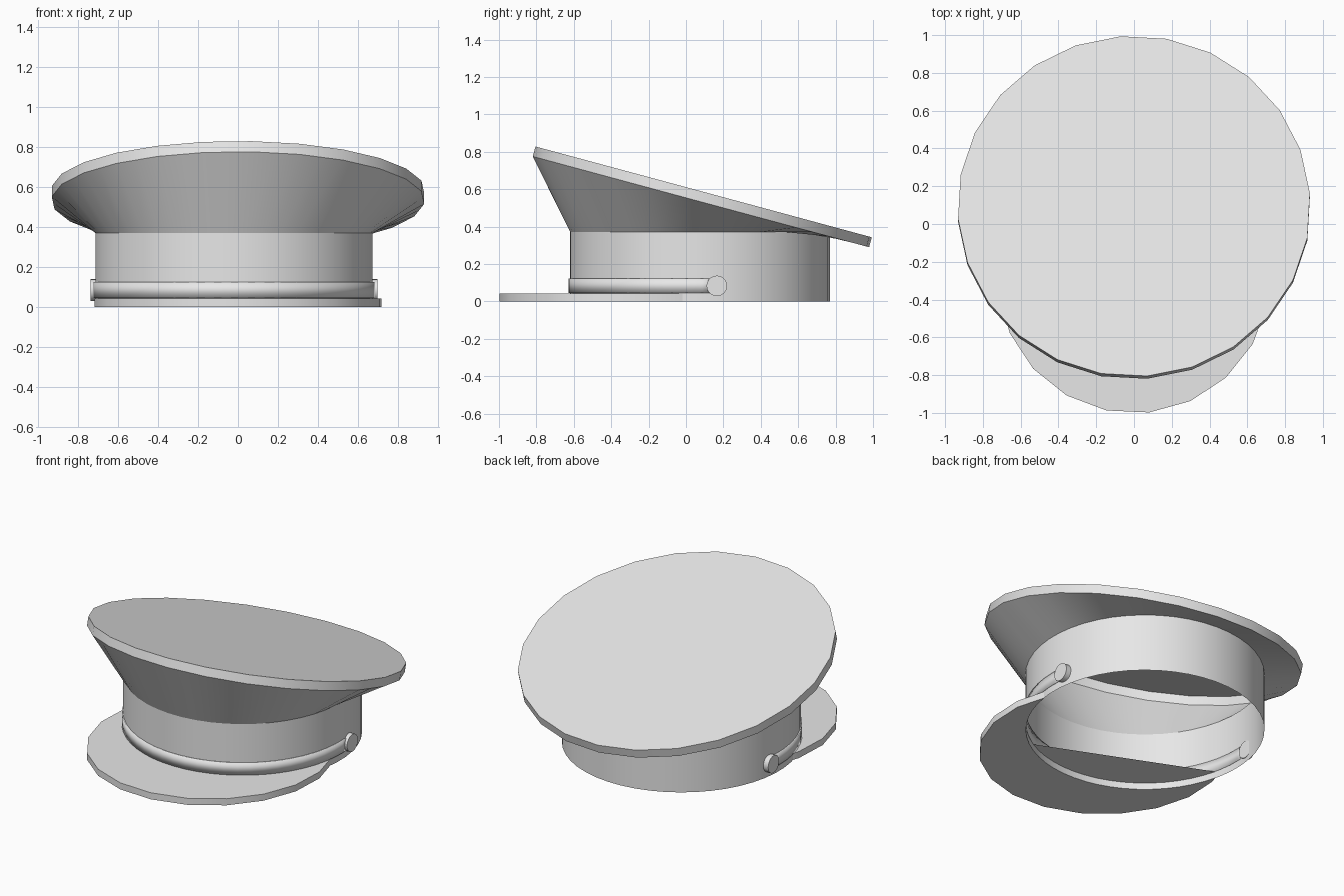
import bpy, bmesh, math
from mathutils import Vector, Matrix

if "Cube" in bpy.data.objects:
    bpy.data.objects.remove(bpy.data.objects["Cube"], do_unlink=True)

grey = bpy.data.materials.new("light grey")
grey.diffuse_color = (0.8, 0.8, 0.8, 1)
grey.use_nodes = True
grey.node_tree.nodes["Principled BSDF"].inputs["Base Color"].default_value = (0.8, 0.8, 0.8, 1)

SEG = 48
BAND_C, BAND_R, BAND_H = Vector((-0.02, 0.075, 0)), 0.695, 0.37
STRAP_R, BUTTON_ANGLE = 0.702, 7.4


def finish(name, bm, flip=False, angle=30):
    """Turn a bmesh into a shaded, coloured object."""
    if flip:
        bmesh.ops.reverse_faces(bm, faces=bm.faces[:])
    mesh = bpy.data.meshes.new(name)
    bm.to_mesh(mesh)
    bm.free()
    mesh.materials.append(grey)
    obj = bpy.data.objects.new(name, mesh)
    bpy.context.collection.objects.link(obj)
    bpy.ops.object.select_all(action='DESELECT')
    obj.select_set(True)
    bpy.context.view_layer.objects.active = obj
    bpy.ops.object.shade_smooth_by_angle(angle=math.radians(angle))
    return obj


def polar(centre, radius, degrees, z=0.0):
    a = math.radians(degrees)
    return centre + Vector((radius * math.cos(a), radius * math.sin(a), z))


def strip(bm, lower, upper, closed=True):
    """Join two equal rows of points with quads; return the vertex rows."""
    lo = [bm.verts.new(p) for p in lower]
    up = [bm.verts.new(p) for p in upper]
    n = len(lo)
    for i in range(n if closed else n - 1):
        j = (i + 1) % n
        bm.faces.new((lo[i], lo[j], up[j], up[i]))
    return lo, up


# Tilted 24-sided top, with edge midpoints so it matches the rounder band
tilt = Matrix.Translation((0, 0.08, 0.5325)) @ Matrix.Rotation(math.radians(-15.1), 4, 'X')


def top_ring(height):
    corners = [polar(Vector(), 0.934, 4.3 + 15 * k, height) for k in range(24)]
    pts = []
    for k, p in enumerate(corners):
        pts += [tilt @ p, tilt @ ((p + corners[(k + 1) % 24]) / 2)]
    return pts


def band_ring(z):
    return [polar(BAND_C, BAND_R, 4.3 + 360 / SEG * k, z) for k in range(SEG)]


# Top: flat cap with a shallow rim, open underneath
bm = bmesh.new()
_, rim = strip(bm, top_ring(0), top_ring(0.055))
bm.faces.new(rim)
finish("top_panel", bm)

# Flared crown between band and top
bm = bmesh.new()
strip(bm, band_ring(BAND_H), top_ring(0))
finish("crown", bm)

# Open head band
bm = bmesh.new()
strip(bm, band_ring(0), band_ring(BAND_H))
finish("head_band", bm)

# Crescent visor: 20-sided disc trimmed along the band
visor_c, visor_r = Vector((0, -0.28, 0)), 0.722
outer = [polar(visor_c, visor_r, 150.4 + 18 * k) for k in range(14)]
outer = [p for p in outer if (p - BAND_C).length > BAND_R]
inner = [polar(BAND_C, BAND_R - 0.003, -7.4 - 158.8 * k / 24) for k in range(25)]
bm = bmesh.new()
outline = outer + inner
lo, up = strip(bm, outline, [p + Vector((0, 0, 0.042)) for p in outline])
bm.faces.new(up)
bm.faces.new(lo[::-1])
bmesh.ops.triangulate(bm, faces=[f for f in bm.faces if len(f.verts) > 4])
bmesh.ops.recalc_face_normals(bm, faces=bm.faces[:])
finish("visor", bm)

# Thin strap around the front from button to button
bm = bmesh.new()
angles = [-180 - BUTTON_ANGLE + (180 + 2 * BUTTON_ANGLE) * k / 30 for k in range(31)]
strip(bm, [polar(BAND_C, STRAP_R, a, 0.045) for a in angles],
      [polar(BAND_C, STRAP_R, a, 0.123) for a in angles], closed=False)
strap = finish("strap", bm)
solid = strap.modifiers.new("thickness", 'SOLIDIFY')
solid.thickness = 0.012
solid.offset = -1

# Round strap buttons on both sides
for name, side in (("left_button", 1), ("right_button", -1)):
    bm = bmesh.new()
    place = (Matrix.Translation((BAND_C.x + side * 0.7, 0.165, 0.083))
             @ Matrix.Rotation(math.pi / 2, 4, 'Y'))
    bmesh.ops.create_cone(bm, cap_ends=True, segments=24, radius1=0.055,
                          radius2=0.055, depth=0.034, matrix=place)
    finish(name, bm)
